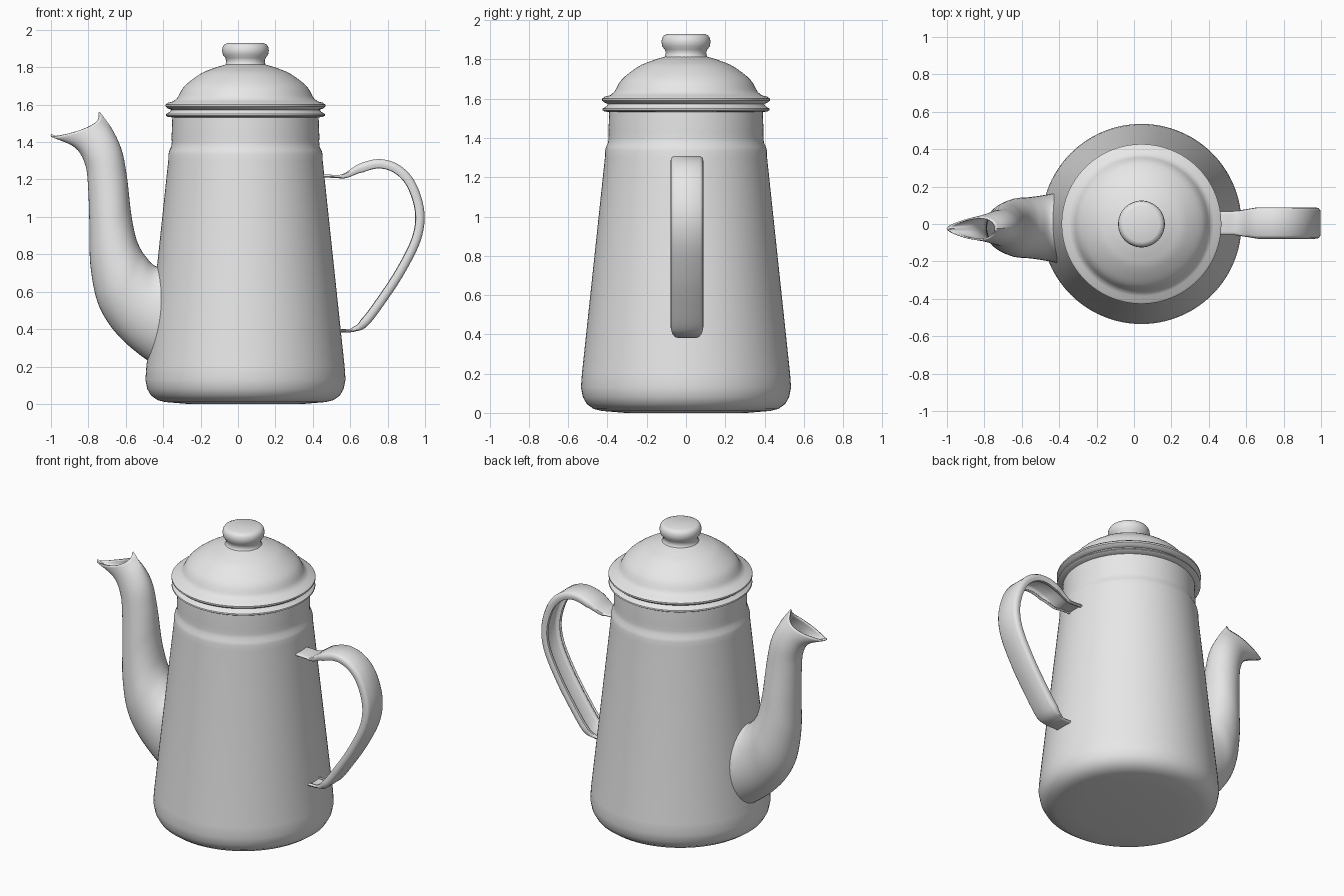
import bpy, bmesh, math
from mathutils import Vector

cube = bpy.data.objects.get("Cube")
if cube:
    bpy.data.objects.remove(cube, do_unlink=True)

# One enamel grey for everything
enamel = bpy.data.materials.new("enamel_grey")
enamel.use_nodes = True
grey = (0.8, 0.8, 0.8, 1)
enamel.diffuse_color = grey
enamel.node_tree.nodes["Principled BSDF"].inputs["Base Color"].default_value = grey

AXIS_X = 0.04  # the pot's axis of revolution


def smooth_path(points, steps):
    """Catmull-Rom samples through points of any dimension."""
    pts = [Vector(p) for p in points]
    pts = [pts[0] * 2 - pts[1]] + pts + [pts[-1] * 2 - pts[-2]]
    out = []
    for a, b, c, d in zip(pts, pts[1:], pts[2:], pts[3:]):
        for i in range(steps):
            t = i / steps
            out.append((b * 2 + (c - a) * t + (a * 2 - b * 5 + c * 4 - d) * t * t
                        + (b * 3 - a - c * 3 + d) * t ** 3) / 2)
    return out + [pts[-2]]


def loft(name, rings, closed, angle=40, thickness=0):
    """Skin a list of equally long point rows."""
    bm = bmesh.new()
    rows = [[bm.verts.new(p) for p in ring] for ring in rings]
    n = len(rows[0])
    for low, high in zip(rows, rows[1:]):
        for i in range(n if closed else n - 1):
            j = (i + 1) % n
            bm.faces.new((low[i], low[j], high[j], high[i]))
    bmesh.ops.remove_doubles(bm, verts=bm.verts, dist=0.00001)
    bmesh.ops.recalc_face_normals(bm, faces=bm.faces)
    mesh = bpy.data.meshes.new(name)
    bm.to_mesh(mesh)
    bm.free()
    mesh.materials.append(enamel)
    ob = bpy.data.objects.new(name, mesh)
    bpy.context.scene.collection.objects.link(ob)
    if thickness:
        mod = ob.modifiers.new("sheet_thickness", 'SOLIDIFY')
        mod.thickness = thickness
        mod.offset = 0
    bpy.ops.object.select_all(action='DESELECT')
    ob.select_set(True)
    bpy.context.view_layer.objects.active = ob
    bpy.ops.object.shade_smooth_by_angle(angle=math.radians(angle))
    return ob


def lathe(name, profile, segments=96):
    rings = []
    for r, z in profile:
        rings.append([(AXIS_X + r * math.cos(math.tau * i / segments),
                       r * math.sin(math.tau * i / segments), z) for i in range(segments)])
    return loft(name, rings, True)


# Tapered body with rounded foot and pressed groove below the neck
lathe("body", [(0, 0), (0.31, 0), (0.43, 0.01), (0.47, 0.02), (0.505, 0.045), (0.525, 0.08),
               (0.535, 0.13), (0.53, 0.2), (0.413, 1.3), (0.412, 1.335), (0.407, 1.355),
               (0.397, 1.375), (0.394, 1.40), (0.395, 1.43), (0.39, 1.56), (0, 1.56)])
# Rolled rim of the body
lathe("rim", [(0.38, 1.53), (0.415, 1.535), (0.426, 1.542), (0.424, 1.55),
              (0.405, 1.562), (0.395, 1.575), (0, 1.575)])
# Domed lid
dome = smooth_path([(0.365, 1.635), (0.325, 1.70), (0.24, 1.765), (0.17, 1.795), (0.105, 1.815)], 5)
lathe("lid", [(0, 1.572), (0.395, 1.572), (0.415, 1.58), (0.427, 1.59), (0.427, 1.6),
              (0.415, 1.61), (0.385, 1.618)] + [tuple(p) for p in dome])
# Knob
lathe("knob", [(0.115, 1.805), (0.105, 1.82), (0.103, 1.835), (0.108, 1.85), (0.121, 1.867),
               (0.125, 1.89), (0.122, 1.908), (0.113, 1.922), (0.097, 1.929), (0, 1.93)], 64)

# Spout stations: outer x, z, inner x, z, half width
stations = [(-0.36, 0.17, -0.33, 0.76, 0.20), (-0.48, 0.235, -0.433, 0.73, 0.175),
            (-0.61, 0.34, -0.50, 0.79, 0.16), (-0.70, 0.45, -0.54, 0.86, 0.155),
            (-0.755, 0.57, -0.562, 0.94, 0.142), (-0.786, 0.75, -0.577, 1.03, 0.127),
            (-0.79, 0.936, -0.587, 1.12, 0.115), (-0.797, 1.15, -0.60, 1.23, 0.10),
            (-0.813, 1.28, -0.625, 1.355, 0.09), (-0.87, 1.375, -0.675, 1.465, 0.078),
            (-1.0, 1.44, -0.743, 1.56, 0.07)]
samples = smooth_path(stations, 5)
spout = []
for k, (ox, oz, ix, iz, half) in enumerate(samples):
    # the last stretch pinches into a dipped pouring lip
    lip = max(0, (k / (len(samples) - 1) - 0.8) / 0.2) ** 2
    ring = []
    for i in range(40):
        a = math.tau * i / 40
        c, s = math.cos(a), math.sin(a)
        t = (1 + c) / 2
        pinch = 1 + lip * (0.35 * c - 0.25)
        dip = lip * 0.045 * (1 + 0.5 * c) * math.sqrt(abs(s))
        ring.append((ox + (ix - ox) * t, half * s * pinch - 0.02 - 0.005 * lip,
                     oz + (iz - oz) * t - dip))
    spout.append(ring)
loft("spout", spout, True, 60, 0.008)

# Strap handle: outer edge path, with edges curled inwards except at the flat tabs
path = smooth_path([(0.40, 1.222), (0.48, 1.222), (0.56, 1.225), (0.65, 1.28), (0.76, 1.305),
                    (0.866, 1.27), (0.946, 1.18), (0.992, 1.03), (0.975, 0.88), (0.89, 0.705),
                    (0.786, 0.545), (0.69, 0.42), (0.62, 0.39), (0.56, 0.387), (0.48, 0.387)], 6)
section = [(-0.062, 0.042), (-0.075, 0.04), (-0.08, 0.025), (-0.077, 0.008), (-0.065, 0)]
section += [(-y, d) for y, d in reversed(section)]
strap = []
for k, p in enumerate(path):
    tangent = (path[min(k + 1, len(path) - 1)] - path[max(k - 1, 0)]).normalized()
    inward = Vector((tangent.y, -tangent.x))
    u = min(k, len(path) - 1 - k)
    open_up = min(1, max(0, (u - 10) / 8))
    strap.append([(p.x + inward.x * d * (0.2 + 0.8 * open_up),
                   0.005 + y * (0.74 + 0.26 * open_up),
                   p.y + inward.y * d * (0.2 + 0.8 * open_up)) for y, d in section])
loft("handle", strap, False, 50, 0.008)
